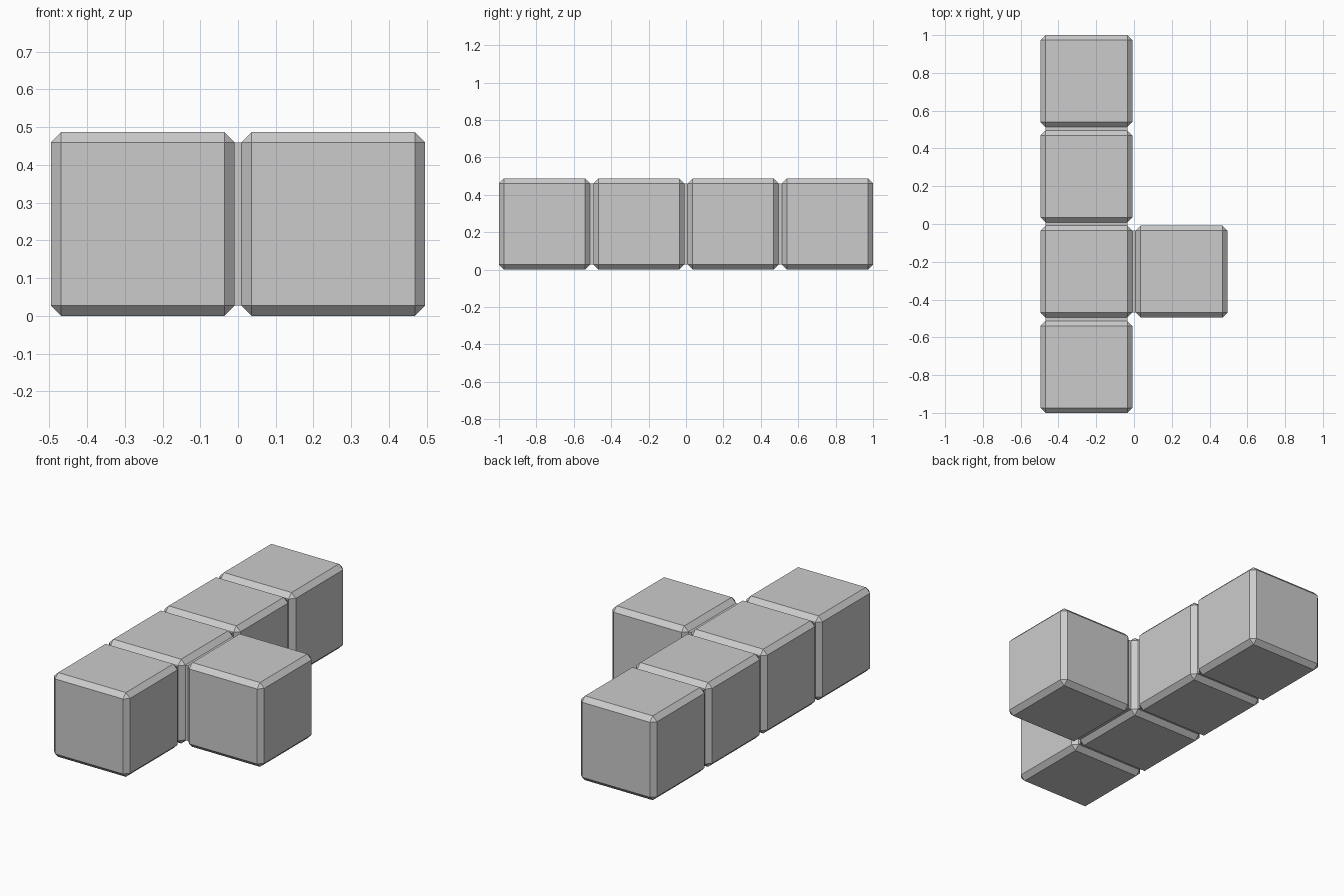
import bpy
import bmesh
from mathutils import Matrix, Vector

if "Cube" in bpy.data.objects:
    bpy.data.objects.remove(bpy.data.objects["Cube"], do_unlink=True)

SIZE = 0.487
STEP = 0.5043
BEVEL = 0.027
HALF = STEP / 2

grey = bpy.data.materials.new("light_grey")
grey.use_nodes = True
colour = (0.6, 0.6, 0.6, 1)
grey.diffuse_color = colour
grey.node_tree.nodes["Principled BSDF"].inputs["Base Color"].default_value = colour


def box(name, centre, size, bevel=0):
    """A flat-shaded box, optionally with chamfered edges."""
    bm = bmesh.new()
    bmesh.ops.create_cube(bm, size=1, matrix=Matrix.Diagonal((*size, 1)))
    if bevel:
        bmesh.ops.bevel(bm, geom=bm.edges[:], offset=bevel, segments=1,
                        affect='EDGES', profile=0.5)
    mesh = bpy.data.meshes.new(name)
    bm.to_mesh(mesh)
    bm.free()
    mesh.materials.append(grey)
    obj = bpy.data.objects.new(name, mesh)
    obj.location = centre
    bpy.context.collection.objects.link(obj)
    return obj


# Row of four blocks, then the block beside the second one
row = [Vector((-HALF, (i - 1.5) * STEP, SIZE / 2)) for i in range(4)]
side = row[1] + Vector((STEP, 0, 0))
for i, centre in enumerate(row):
    box(f"row_block_{i + 1}", centre, (SIZE,) * 3, BEVEL)
box("side_block", side, (SIZE,) * 3, BEVEL)

# Connectors that fill the narrow gaps between the flat faces
flat = SIZE - 2 * BEVEL
gap = STEP - SIZE + 0.004
for i in range(3):
    box(f"row_connector_{i + 1}", (row[i] + row[i + 1]) / 2, (flat, gap, flat))
box("side_connector", (row[1] + side) / 2, (gap, flat, flat))
